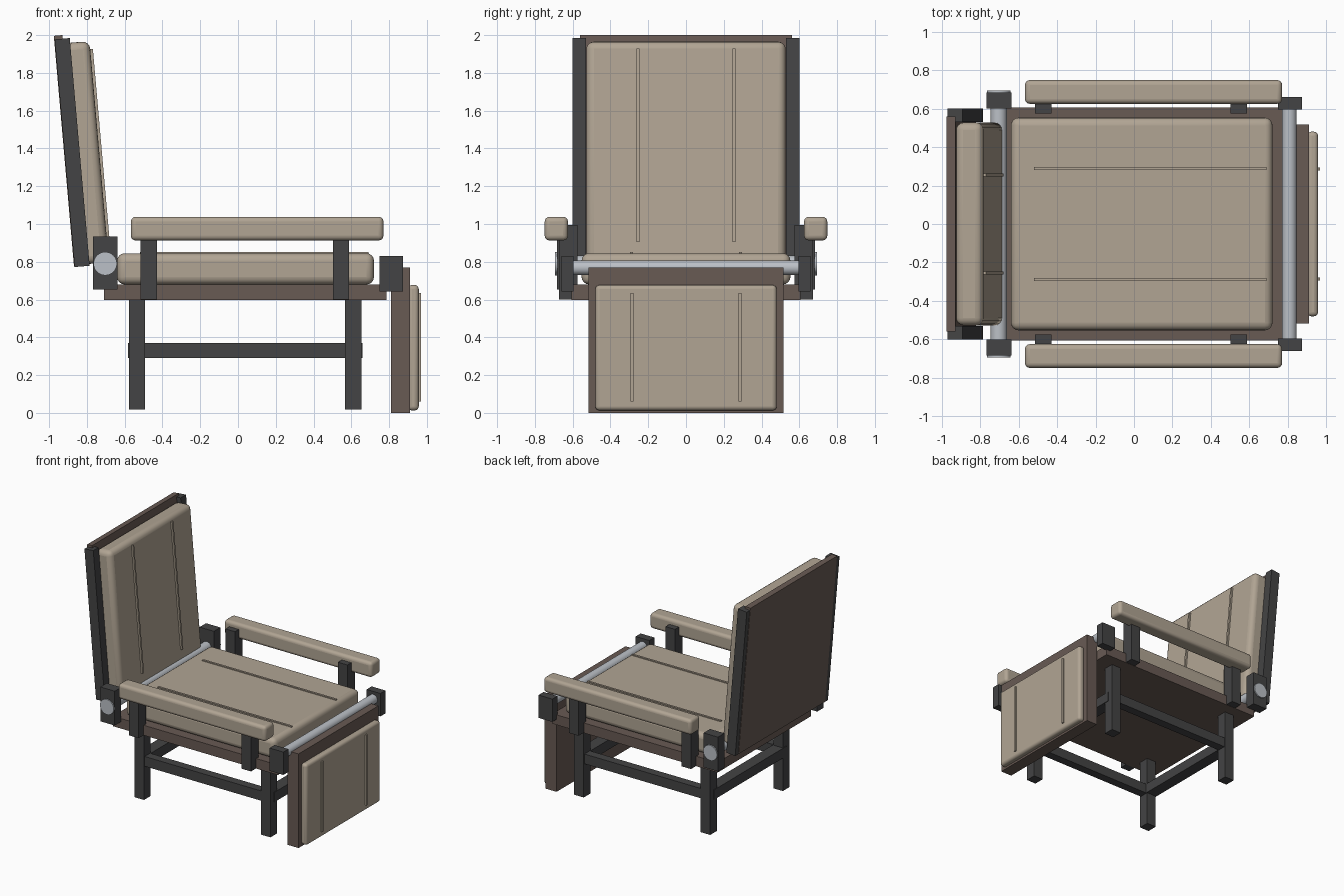
import bpy, math
from mathutils import Matrix, Vector

cube = bpy.data.objects.get("Cube")
if cube:
    bpy.data.objects.remove(cube, do_unlink=True)


def material(name, rgb, rough=0.6, metal=0.0):
    m = bpy.data.materials.new(name)
    m.use_nodes = True
    m.diffuse_color = (*rgb, 1)
    bsdf = next(n for n in m.node_tree.nodes if n.type == 'BSDF_PRINCIPLED')
    bsdf.inputs["Base Color"].default_value = (*rgb, 1)
    bsdf.inputs["Roughness"].default_value = rough
    return m


TAN = material("tan upholstery", (0.44, 0.375, 0.295))
BROWN = material("brown panel", (0.14, 0.103, 0.088))
DARK = material("dark metal", (0.057, 0.057, 0.058))
STEEL = material("light steel", (0.50, 0.53, 0.57))


def smooth(obj):
    bpy.ops.object.select_all(action='DESELECT')
    obj.select_set(True)
    bpy.context.view_layer.objects.active = obj
    bpy.ops.object.shade_smooth_by_angle(angle=math.radians(35))


def box(name, x, y, z, mat, bevel=0.0, frame=None):
    """Box from (min, max) ranges, optionally rounded and placed in a tilted frame."""
    bpy.ops.mesh.primitive_cube_add(size=1)
    o = bpy.context.object
    o.name = name
    size = Vector([b - a for a, b in (x, y, z)])
    mid = Vector([(a + b) / 2 for a, b in (x, y, z)])
    o.data.transform(Matrix.Diagonal((*size, 1)))
    o.matrix_world = (frame or Matrix()) @ Matrix.Translation(mid)
    o.data.materials.append(mat)
    if bevel:
        mod = o.modifiers.new("rounding", 'BEVEL')
        mod.width = bevel
        mod.segments = 4
        smooth(o)
    return o


def pair(name, x, y, z, mat, bevel=0.0, frame=None):
    """The same box on both sides of the chair."""
    box("right_" + name, x, (-y[1], -y[0]), z, mat, bevel, frame)
    box("left_" + name, x, y, z, mat, bevel, frame)


def rod(name, x, z, radius, y0, y1):
    bpy.ops.mesh.primitive_cylinder_add(vertices=32, radius=radius, depth=y1 - y0,
                                        location=(x, (y0 + y1) / 2, z),
                                        rotation=(math.pi / 2, 0, 0))
    o = bpy.context.object
    o.name = name
    o.data.materials.append(STEEL)
    smooth(o)


# Seat
box("seat_board", (-0.71, 0.785), (-0.605, 0.605), (0.598, 0.68), BROWN)
box("seat_cushion", (-0.64, 0.72), (-0.553, 0.553), (0.68, 0.845), TAN, 0.04)
pair("seat_seam", (-0.52, 0.69), (0.28, 0.296), (0.835, 0.853), TAN)

# Underframe: four legs with rails on all sides
for end, cx in (("rear", -0.535), ("front", 0.61)):
    pair(end + "_leg", (cx - 0.043, cx + 0.043), (0.427, 0.513), (0.017, 0.6), DARK)
    box(end + "_rail", (cx - 0.048, cx + 0.048), (-0.47, 0.47), (0.29, 0.37), DARK)
pair("side_rail", (-0.535, 0.61), (0.435, 0.505), (0.29, 0.37), DARK)

# Armrests on posts
pair("armrest", (-0.567, 0.77), (0.625, 0.748), (0.913, 1.038), TAN, 0.025)
for end, cx in (("rear", -0.473), ("front", 0.545)):
    pair(end + "_arm_post", (cx - 0.043, cx + 0.043), (0.575, 0.672), (0.6, 0.995), DARK)

# Rear hinge: blocks, rod and round end caps
pair("rear_hinge_block", (-0.768, -0.638), (0.6, 0.683), (0.652, 0.933), DARK)
rod("rear_rod", -0.703, 0.79, 0.042, -0.61, 0.61)
rod("right_hinge_cap", -0.703, 0.79, 0.062, -0.693, -0.61)
rod("left_hinge_cap", -0.703, 0.79, 0.062, 0.61, 0.693)

# Front hinge
pair("front_hinge_block", (0.748, 0.873), (0.595, 0.66), (0.643, 0.83), DARK)
rod("front_rod", 0.808, 0.768, 0.038, -0.61, 0.61)

# Backrest, leaning five degrees
back = Matrix.Translation((-0.865, 0, 0.772)) @ Matrix.Rotation(math.radians(-5), 4, 'Y')
pair("back_rail", (0, 0.08), (0.53, 0.6), (0, 1.21), DARK, frame=back)
box("back_board", (-0.003, 0.043), (-0.56, 0.56), (0.003, 1.229), BROWN, frame=back)
box("back_cushion", (0.04, 0.183), (-0.528, 0.528), (0.01, 1.185), TAN, 0.04, back)
pair("back_seam", (0.17, 0.197), (0.246, 0.262), (0.117, 1.143), TAN, frame=back)

# Hanging footrest
box("footrest_board", (0.81, 0.91), (-0.517, 0.517), (0.0, 0.77), BROWN)
box("footrest_cushion", (0.9, 0.957), (-0.48, 0.48), (0.013, 0.677), TAN, 0.022)
pair("footrest_seam", (0.945, 0.968), (0.278, 0.294), (0.06, 0.635), TAN)
